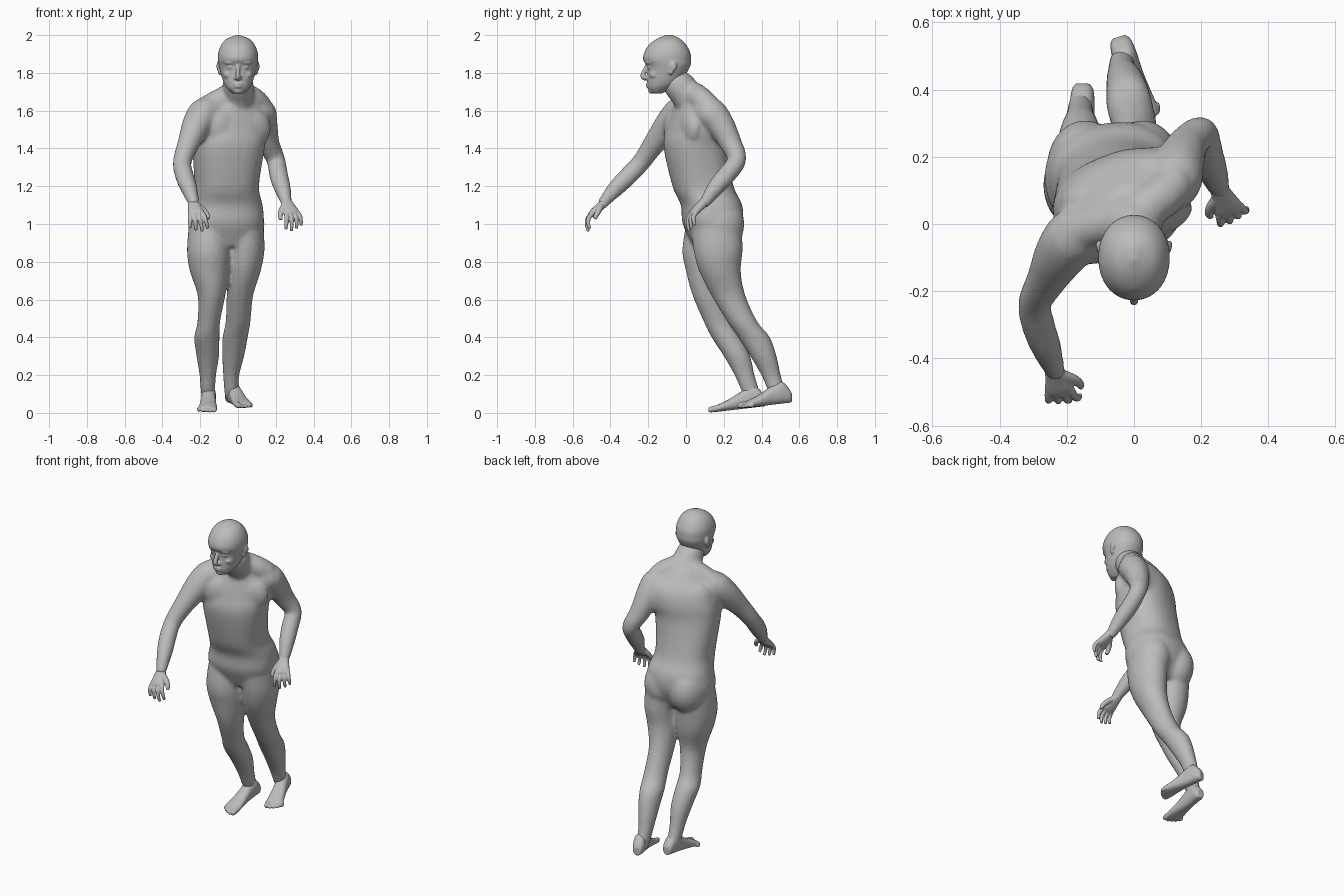
import bpy
import bmesh
from math import cos, sin, tau, radians
from mathutils import Vector, Matrix

cube = bpy.data.objects.get("Cube")
if cube:
    bpy.data.objects.remove(cube, do_unlink=True)

GREY = (.5, .5, .5, 1)
clay = bpy.data.materials.new("plain_grey")
clay.use_nodes = True
clay.diffuse_color = GREY
for node in clay.node_tree.nodes:
    if node.type == 'BSDF_PRINCIPLED':
        node.inputs["Base Color"].default_value = GREY
        node.inputs["Roughness"].default_value = .8

UP = Vector((0, 0, 1))
SIDES = (-1, 1)


def refine(rows, steps=4):
    """Catmull-Rom interpolation of equal-length rows."""
    out = []
    last = len(rows) - 1
    for i in range(last):
        before, after = rows[max(i - 1, 0)], rows[min(i + 2, last)]
        for k in range(steps):
            t = k / steps
            row = []
            for a, b, c, d in zip(before, rows[i], rows[i + 1], after):
                start, end = (c - a) / 2, (d - b) / 2
                bend = 3 * (c - b) - 2 * start - end
                twist = start + end - 2 * (c - b)
                row.append(b + t * (start + t * (bend + t * twist)))
            out.append(row)
    out.append(list(rows[-1]))
    return out


def loft(bm, rings, power=2, sides=32):
    """Skin superellipse rings, each given as centre, side axis, depth axis."""
    def bulge(value):
        return abs(value) ** (2 / power) * (1 if value > 0 else -1)

    loops = []
    for centre, u, v in rings:
        angles = [tau * k / sides for k in range(sides)]
        loops.append([bm.verts.new(centre + u * bulge(cos(a)) + v * bulge(sin(a))) for a in angles])
    for low, high in zip(loops, loops[1:]):
        for k in range(sides):
            j = (k + 1) % sides
            bm.faces.new((low[k], low[j], high[j], high[k]))
    bm.faces.new(loops[0][::-1])
    bm.faces.new(loops[-1])


def stack(bm, rows, power=2):
    """Level rings: x, y, z, half width, half depth and optional yaw in degrees."""
    rings = []
    for x, y, z, width, depth, *yaw in refine(rows):
        turn = Matrix.Rotation(radians(sum(yaw)), 3, 'Z')
        rings.append((Vector((x, y, z)), turn @ Vector((width, 0, 0)), turn @ Vector((0, depth, 0))))
    loft(bm, rings, power)


def tube(bm, rows, sides=16):
    """Round tube along a path: x, y, z, radius."""
    rows = refine(rows)
    pts = [Vector(row[:3]) for row in rows]
    ref = (pts[-1] - pts[0]).orthogonal()
    rings = []
    for i, point in enumerate(pts):
        t = (pts[min(i + 1, len(pts) - 1)] - pts[max(i - 1, 0)]).normalized()
        u = (ref - t * ref.dot(t)).normalized()
        radius = rows[i][3]
        rings.append((point, u * radius, t.cross(u) * radius))
    loft(bm, rings, sides=sides)


def ball(bm, centre, radii, yaw=0):
    place = Matrix.Translation(centre) @ Matrix.Rotation(radians(yaw), 4, 'Z')
    bmesh.ops.create_icosphere(bm, subdivisions=3, radius=1, matrix=place @ Matrix.Diagonal((*radii, 1)))


def finish(bm, name, voxel, rounds):
    """Fuse the overlapping masses into one soft skin."""
    bmesh.ops.recalc_face_normals(bm, faces=bm.faces[:])
    mesh = bpy.data.meshes.new(name)
    bm.to_mesh(mesh)
    bm.free()
    mesh.materials.append(clay)
    obj = bpy.data.objects.new(name, mesh)
    bpy.context.scene.collection.objects.link(obj)
    fuse = obj.modifiers.new("fuse", 'REMESH')
    fuse.mode = 'VOXEL'
    fuse.voxel_size = voxel
    fuse.use_smooth_shade = True
    soften = obj.modifiers.new("soften", 'SMOOTH')
    soften.factor = .5
    soften.iterations = rounds


# Torso, twisted from pelvis to shoulders
body = bmesh.new()
stack(body, [
    (-.06, .14, .88, .15, .1, 6), (-.065, .14, 1, .2, .155, 8),
    (-.06, .135, 1.1, .19, .16, 8), (-.06, .09, 1.2, .17, .16, 9),
    (-.05, .05, 1.4, .19, .16, 18), (-.04, .06, 1.5, .2, .15, 24),
    (-.03, .065, 1.58, .185, .13, 26), (-.02, .055, 1.64, .135, .1, 26),
    (-.01, .04, 1.7, .075, .07, 20)], 2.35)

# Flat chest muscles, shoulder blades and seat
across = Matrix.Rotation(radians(25), 3, 'Z') @ Vector((.09, 0, 0))
for side in SIDES:
    ball(body, Vector((0, -.02, 1.51)) + across * side, (.1, .05, .1), 25)
    ball(body, Vector((-.05, .115, 1.52)) + across * side, (.1, .07, .12), 25)
    ball(body, (side * .085 - .06, .17, 1), (.115, .14, .15))

# Neck and the slopes down to the shoulders
tube(body, [(-.01, .045, 1.62, .09), (0, 0, 1.69, .085), (0, -.05, 1.75, .08), (0, -.08, 1.8, .06)])
tube(body, [(-.02, .02, 1.69, .065), (-.1, 0, 1.65, .065), (-.17, -.02, 1.61, .065)])
tube(body, [(.02, .04, 1.69, .065), (.08, .08, 1.66, .065), (.12, .12, 1.62, .065)])

# Arms, one reaching forward and one drawn back
tube(body, [(-.1, 0, 1.58, .075), (-.17, -.03, 1.59, .085), (-.215, -.085, 1.53, .08),
            (-.26, -.165, 1.43, .06), (-.295, -.235, 1.33, .05), (-.285, -.3, 1.26, .05),
            (-.26, -.37, 1.19, .045), (-.23, -.45, 1.1, .027)])
tube(body, [(.06, .08, 1.58, .075), (.115, .125, 1.59, .085), (.135, .18, 1.53, .075),
            (.16, .235, 1.43, .06), (.2, .27, 1.34, .05), (.215, .215, 1.26, .05),
            (.235, .155, 1.19, .045), (.26, .09, 1.1, .027)])

# Legs
stack(body, [
    (-.155, .13, 1, .105, .13), (-.155, .115, .86, .115, .135), (-.15, .12, .75, .105, .12),
    (-.14, .125, .62, .073, .09), (-.155, .17, .48, .06, .075), (-.165, .215, .4, .067, .08),
    (-.16, .27, .3, .06, .07), (-.16, .31, .2, .044, .054), (-.16, .34, .12, .038, .048),
    (-.16, .36, .06, .03, .04)])
stack(body, [
    (.03, .16, 1, .105, .135), (.04, .17, .86, .1, .13), (.03, .18, .75, .09, .11),
    (.01, .225, .62, .07, .09), (0, .3, .48, .066, .08), (-.015, .36, .4, .067, .085),
    (-.025, .41, .3, .058, .07), (-.036, .45, .2, .043, .052), (-.036, .475, .13, .038, .047),
    (-.036, .495, .07, .03, .04)])
finish(body, "body", .01, 10)

# Head: height, front, back, half width
head = bmesh.new()
skull = [(1.69, -.175, -.13, .03), (1.715, -.2, -.08, .056), (1.75, -.205, -.03, .077),
         (1.83, -.206, .02, .1), (1.87, -.227, .027, .106), (1.91, -.22, .022, .104),
         (1.95, -.195, 0, .088), (1.98, -.155, -.03, .06), (2, -.11, -.07, .01)]
stack(head, [(0, (front + back) / 2, z, width, (back - front) / 2)
             for z, front, back, width in skull], 2.1)

# Nose, lips and chin
tube(head, [(0, -.2, 1.85, .01), (0, -.23, 1.785, .013), (0, -.21, 1.77, .013)])
for height, width in ((1.74, .025), (1.727, .02)):
    ball(head, (0, -.2, height), (width, .012, .008))
ball(head, (0, -.18, 1.706), (.027, .02, .017))

# Nostrils, eyes, brows, cheeks and ears
for side in SIDES:
    ball(head, (side * .013, -.208, 1.775), (.01, .013, .01))
    ball(head, (side * .037, -.188, 1.83), (.02, .017, .012))
    ball(head, (side * .04, -.19, 1.853), (.034, .024, .01), side * 20)
    ball(head, (side * .05, -.16, 1.79), (.028, .034, .024))
    ball(head, (side * .1, -.072, 1.835), (.012, .024, .03), side * -20)
    ball(head, (side * .097, -.08, 1.806), (.01, .013, .018))
finish(head, "head", .005, 4)


def hand(name, wrist, along, thumb_side, flip):
    bm = bmesh.new()
    origin = Vector(wrist)
    forward = Vector(along).normalized()
    thumbward = Vector(thumb_side)
    thumbward = (thumbward - forward * thumbward.dot(forward)).normalized()
    inward = forward.cross(thumbward) * flip

    def at(reach, spread, curl):
        return origin + forward * reach + thumbward * spread + inward * curl

    # Palm
    palm = [(-.02, .026, .024), (.03, .034, .022), (.07, .042, .02), (.095, .04, .014)]
    loft(bm, [(at(reach, 0, 0), thumbward * width, inward * depth)
              for reach, width, depth in refine(palm)], 2.4)
    # Four curled, slightly spread fingers
    finger = [(0, 0, .0125), (.45, .08, .012), (.75, .35, .01), (.9, .65, .008)]
    for i, size in enumerate((.08, .09, .08, .066)):
        base, fan = .022 * (1.5 - i), (1.5 - i) * .13
        tube(bm, [(*at(.08 + size * reach, base + size * reach * fan, size * curl), radius)
                  for reach, curl, radius in finger])
    # Thumb
    thumb = [(.02, .018, 0, .018), (.05, .046, .012, .015), (.08, .06, .022, .013), (.1, .06, .03, .01)]
    tube(bm, [(*at(reach, spread, curl), radius) for reach, spread, curl, radius in thumb])
    finish(bm, name, .004, 2)


hand("right_hand", (-.236, -.438, 1.107), (.2, -.8, -.7), (1, .1, .1), -1)
hand("left_hand", (.257, .095, 1.115), (.4, -.8, -.8), (-1, -.25, .1), 1)


def foot(name, heel, toe, inner):
    bm = bmesh.new()
    start, span = Vector(heel), Vector(toe) - Vector(heel)
    sideways = span.cross(UP).normalized()
    sideways *= inner if sideways.x > 0 else -inner
    # Sole and instep: distance, half width, height
    rows = [(0, .02, .05), (.06, .032, .08), (.2, .037, .118), (.4, .038, .095),
            (.62, .044, .06), (.8, .05, .04), (.88, .047, .03)]
    loft(bm, [(start + span * t + UP * height / 2, sideways * width, UP * height / 2)
              for t, width, height in refine(rows)], 2.4)
    # Toes, largest on the inner side
    for i in range(5):
        radius = .011 if i else .016
        reach = .985 - .008 * i * i
        path = [(.78, .02, radius), (reach - .06, radius, radius), (reach, radius, radius * .7)]
        for_toe = start + sideways * (.034 - .02 * i)
        tube(bm, [(*(for_toe + span * t + UP * lift), thick) for t, lift, thick in path])
    finish(bm, name, .004, 3)


foot("right_foot", (-.152, .418, .035), (-.162, .115, 0), 1)
foot("left_foot", (-.045, .557, .055), (.04, .28, .022), -1)
